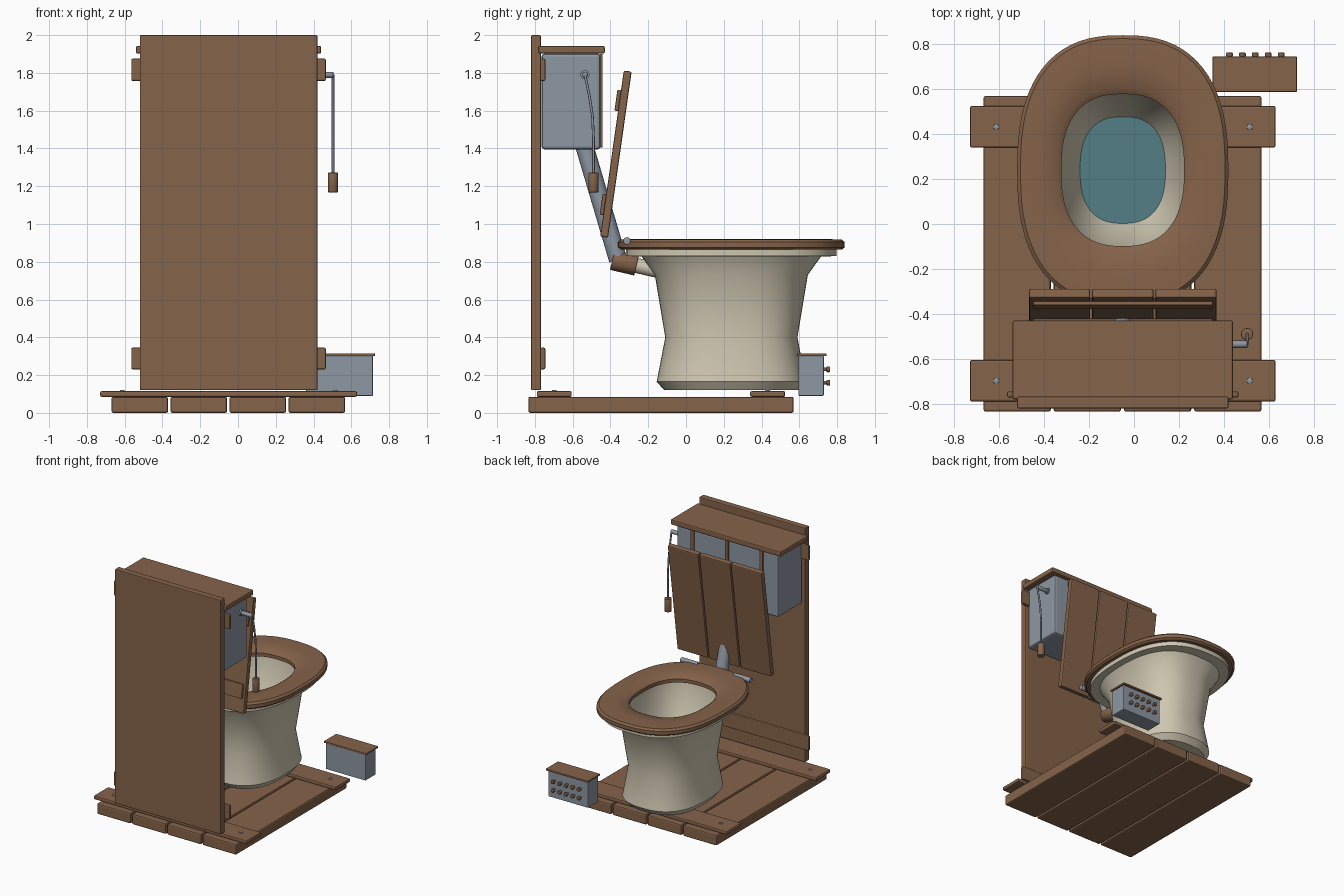
import bpy, bmesh, math
from mathutils import Vector, Matrix

if "Cube" in bpy.data.objects:
    bpy.data.objects.remove(bpy.data.objects["Cube"])

def mat(name, r, g, b):
    m = bpy.data.materials.new(name)
    m.diffuse_color = (r, g, b, 1)
    m.use_nodes = True
    m.node_tree.nodes["Principled BSDF"].inputs["Base Color"].default_value = m.diffuse_color
    return m

WOOD = mat("brown wood", 0.235, 0.125, 0.068)
METAL = mat("grey metal", 0.27, 0.31, 0.365)
CERAMIC = mat("cream ceramic", 0.62, 0.57, 0.44)
WATER = mat("teal water", 0.085, 0.21, 0.235)
CX, CY = -0.05, 0.24          # centre of the bowl

def finish(name, bm, m, smooth=None):
    bmesh.ops.recalc_face_normals(bm, faces=bm.faces)
    me = bpy.data.meshes.new(name)
    bm.to_mesh(me)
    bm.free()
    me.materials.append(m)
    ob = bpy.data.objects.new(name, me)
    bpy.context.collection.objects.link(ob)
    if smooth:
        bpy.ops.object.select_all(action='DESELECT')
        ob.select_set(True)
        bpy.context.view_layer.objects.active = ob
        bpy.ops.object.shade_smooth_by_angle(angle=math.radians(smooth))
    return ob

def box(name, x, y, z, m=WOOD, bevel=0.008, mtx=None):
    """Bevelled box from (min, max) pairs, optionally transformed."""
    bm = bmesh.new()
    bmesh.ops.create_cube(bm, size=1)
    for v in bm.verts:
        v.co = Vector([(p[0] + p[1]) / 2 + c * (p[1] - p[0]) for p, c in zip((x, y, z), v.co)])
    if bevel:
        bmesh.ops.bevel(bm, geom=bm.edges[:], offset=bevel, segments=2, profile=0.5, affect='EDGES')
    if mtx:
        bm.transform(mtx)
    return finish(name, bm, m)

def rod(name, a, b, r, m=METAL, sides=24, bevel=0.0):
    """Cylinder between two points."""
    a, b = Vector(a), Vector(b)
    bm = bmesh.new()
    bmesh.ops.create_cone(bm, cap_ends=True, segments=sides, radius1=r, radius2=r, depth=(b - a).length)
    if bevel:
        caps = [e for e in bm.edges if abs(e.verts[0].co.z - e.verts[1].co.z) < 1e-5]
        bmesh.ops.bevel(bm, geom=caps, offset=bevel, segments=2, profile=0.5, affect='EDGES')
    q = (b - a).to_track_quat('Z', 'Y').to_matrix().to_4x4()
    bm.transform(Matrix.Translation((a + b) / 2) @ q)
    return finish(name, bm, m, 35)

def loft(name, rings, m, closed=False, power=2.5, n=72):
    """Stack of superellipse rings (half width, half length, height)."""
    bm = bmesh.new()
    loops = []
    for a, b, z in rings:
        loop = []
        for i in range(n):
            t = 2 * math.pi * i / n
            c, s = math.cos(t), math.sin(t)
            loop.append(bm.verts.new((CX + a * math.copysign(abs(c) ** (2 / power), c),
                                      CY + b * math.copysign(abs(s) ** (2 / power), s), z)))
        loops.append(loop)
    pairs = list(zip(loops, loops[1:]))
    if closed:
        pairs.append((loops[-1], loops[0]))
    for p, q in pairs:
        for i in range(n):
            j = (i + 1) % n
            bm.faces.new((p[i], p[j], q[j], q[i]))
    if not closed:
        bm.faces.new(loops[0])
        if len(loops) > 1:
            bm.faces.new(loops[-1])
    return finish(name, bm, m, 28)

# Floor planks, cross battens and their bolts
for i in range(4):
    x0 = -0.67 + i * 0.3125
    box(f"floor_plank_{i+1}", (x0, x0 + 0.3), (-0.835, 0.57), (0, 0.085), bevel=0.01)
for k, (y0, y1) in enumerate(((-0.79, -0.605), (0.34, 0.525))):
    box(f"floor_batten_{k+1}", (-0.73, 0.63), (y0, y1), (0.085, 0.115))
    for x in (-0.613, 0.515):
        yc = (y0 + y1) / 2
        rod("floor_bolt", (x, yc, 0.11), (x, yc, 0.122), 0.013, bevel=0.003)

# Back panel with battens
box("back_panel", (-0.52, 0.42), (-0.82, -0.768), (0.12, 2.0), bevel=0.006)
for z0, z1 in ((0.23, 0.345), (1.757, 1.875)):
    box("panel_batten", (-0.565, 0.465), (-0.772, -0.745), (z0, z1))

# Cistern, its lid and front strips
box("cistern", (-0.50, 0.40), (-0.765, -0.452), (1.395, 1.902), METAL, 0.016)
box("cistern_lid", (-0.54, 0.44), (-0.78, -0.43), (1.902, 1.943))
for x in (-0.355, -0.05, 0.255):
    box("cistern_strip", (x - 0.016, x + 0.016), (-0.456, -0.441), (1.405, 1.9), bevel=0.004)

# Flush lever, cord and pull handle
rod("lever_rosette", (0.395, -0.535, 1.79), (0.412, -0.535, 1.79), 0.024)
rod("flush_lever", (0.40, -0.535, 1.79), (0.505, -0.535, 1.79), 0.016, bevel=0.004)
path = [(0.503, -0.535, 1.79), (0.503, -0.512, 1.68), (0.503, -0.495, 1.57),
        (0.503, -0.49, 1.46), (0.503, -0.49, 1.26)]
cd = bpy.data.curves.new("pull_cord", 'CURVE')
cd.dimensions = '3D'
cd.bevel_depth = 0.007
cd.bevel_resolution = 2
cd.use_fill_caps = True
sp = cd.splines.new('POLY')
sp.points.add(len(path) - 1)
for p, c in zip(sp.points, path):
    p.co = (*c, 1)
cd.materials.append(METAL)
bpy.context.collection.objects.link(bpy.data.objects.new("pull_cord", cd))
rod("pull_handle", (0.503, -0.49, 1.168), (0.503, -0.49, 1.272), 0.027, WOOD, bevel=0.004)

# Flush pipe and wooden elbow collar
rod("flush_pipe", (CX, -0.54, 1.42), (CX, -0.36, 0.81), 0.048)
rod("pipe_collar", (CX, -0.39, 0.81), (CX, -0.262, 0.78), 0.054, WOOD, bevel=0.004)
rod("pipe_inlet", (CX, -0.27, 0.782), (CX, -0.13, 0.75), 0.04, CERAMIC)

# Bowl: foot, waist and rim outside, then down the inside
loft("bowl", [(0.28, 0.355, 0.12), (0.312, 0.395, 0.165), (0.276, 0.35, 0.40),
              (0.32, 0.405, 0.73), (0.375, 0.475, 0.828), (0.43, 0.558, 0.83),
              (0.43, 0.558, 0.864), (0.29, 0.36, 0.864), (0.285, 0.352, 0.80),
              (0.255, 0.315, 0.68), (0.215, 0.268, 0.56), (0.18, 0.225, 0.49)], CERAMIC)
loft("water", [(0.192, 0.24, 0.505), (0.192, 0.24, 0.51)], WATER)

# Seat ring
loft("seat", [(0.455, 0.585, 0.864), (0.47, 0.6, 0.876), (0.47, 0.6, 0.904),
              (0.455, 0.585, 0.918), (0.37, 0.465, 0.921), (0.295, 0.362, 0.908),
              (0.273, 0.338, 0.892), (0.273, 0.338, 0.864)], WOOD, closed=True)

# Hinge pegs
for s in (-1, 1):
    rod("hinge_peg", (CX + s * 0.16, -0.312, 0.91), (CX + s * 0.31, -0.312, 0.91), 0.02, bevel=0.003)

# Raised seat cover: three planks and two battens behind
tilt = Matrix.Translation((CX, -0.371, 1.37)) @ Matrix.Rotation(math.radians(-8.1), 4, 'X')
for i in (-1, 0, 1):
    box("cover_plank", (i * 0.281 - 0.136, i * 0.281 + 0.136), (-0.021, 0.021), (-0.444, 0.444), mtx=tilt)
for zc in (-0.273, 0.283):
    box("cover_batten", (-0.40, 0.40), (-0.04, -0.019), (zc - 0.056, zc + 0.056), bevel=0.006, mtx=tilt)

# Small box with lid and two rows of knobs
box("side_box", (0.36, 0.715), (0.595, 0.73), (0.09, 0.303), METAL, 0.006)
box("side_box_lid", (0.35, 0.725), (0.588, 0.745), (0.3, 0.315), bevel=0.004)
for i in range(5):
    for z in (0.16, 0.23):
        x = 0.425 + i * 0.0575
        rod("knob_stem", (x, 0.725, z), (x, 0.75, z), 0.009, WOOD, 12)
        rod("knob", (x, 0.744, z), (x, 0.763, z), 0.015, WOOD, 16, 0.005)
